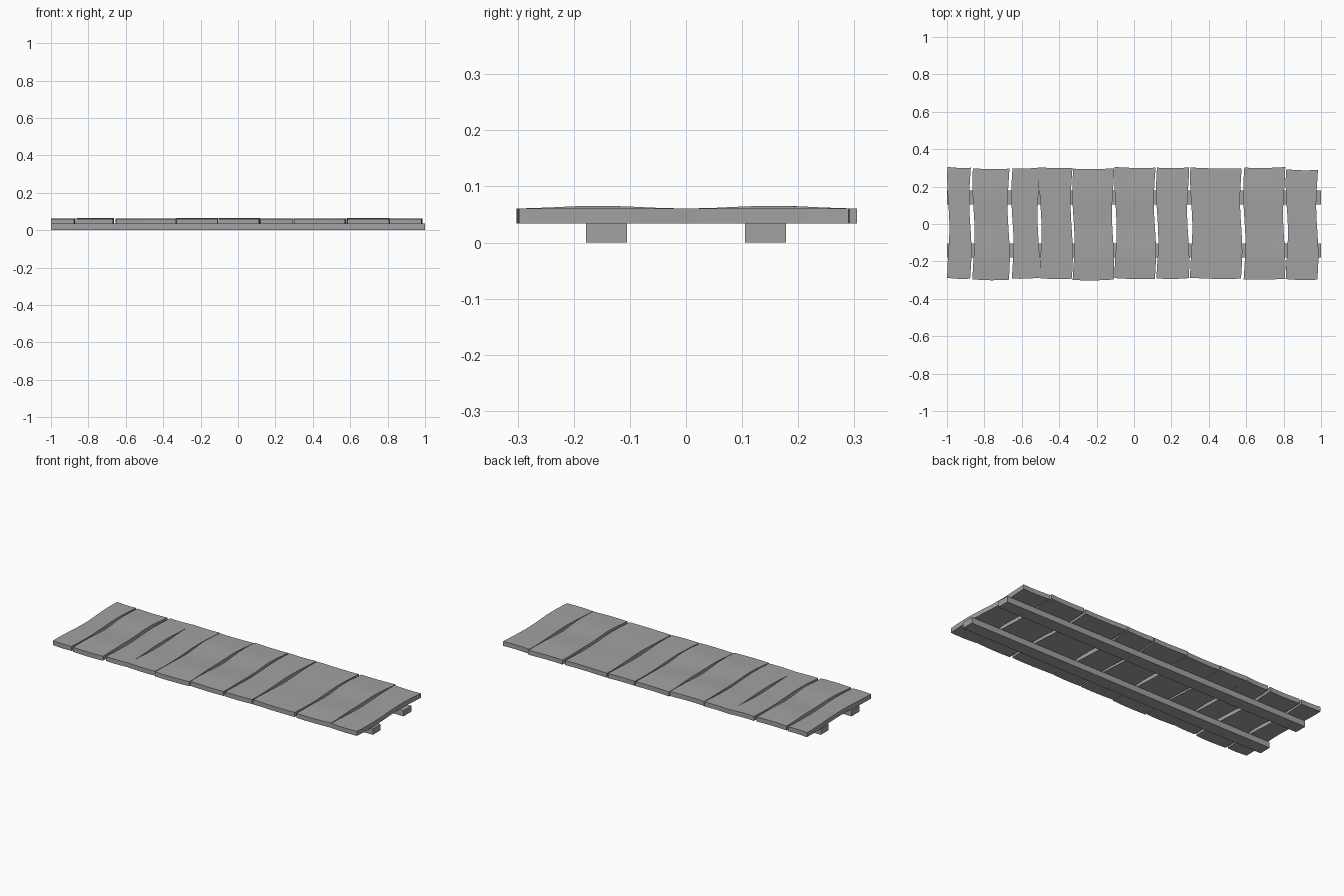
import bpy, bmesh, math

cube = bpy.data.objects.get("Cube")
if cube:
    bpy.data.objects.remove(cube, do_unlink=True)

grey = bpy.data.materials.new("weathered grey")
grey.use_nodes = True
colour = (0.36, 0.36, 0.36, 1)
grey.diffuse_color = colour
grey.node_tree.nodes["Principled BSDF"].inputs["Base Color"].default_value = colour


def add_object(name, bm):
    bmesh.ops.recalc_face_normals(bm, faces=bm.faces)
    mesh = bpy.data.meshes.new(name)
    bm.to_mesh(mesh)
    bm.free()
    mesh.materials.append(grey)
    obj = bpy.data.objects.new(name, mesh)
    bpy.context.collection.objects.link(obj)
    return obj


def add_plank(name, left, right, front, back, rise, sway):
    """Warped board: wavy long edges, bowed ends and a gently rippled top."""
    bm = bmesh.new()
    cols, rows = 4, 12
    bmesh.ops.create_grid(bm, x_segments=cols, y_segments=rows, size=1)
    for v in bm.verts:
        u, w = v.co.x, v.co.y
        edge = 0.006 * math.sin(math.pi * w * 1.1 + sway + 0.7 * u)
        x = (left + right) / 2 + u * (right - left) / 2 + edge
        bow = 0.004 * math.cos(math.pi * u / 2 + sway)
        y = (front + back) / 2 + w * (back - front) / 2 + bow
        v.co = (x, y, 0.034)
    bottom = list(bm.faces)
    made = bmesh.ops.extrude_face_region(bm, geom=bottom, use_keep_orig=True)
    for v in made["geom"]:
        if isinstance(v, bmesh.types.BMVert):
            v.co.z = 0.0605 + rise * math.sin(math.pi * v.co.y / 0.31) ** 2
    obj = add_object(name, bm)
    bpy.ops.object.select_all(action="DESELECT")
    obj.select_set(True)
    bpy.context.view_layer.objects.active = obj
    bpy.ops.object.shade_smooth_by_angle(angle=math.radians(30))


# Deck planks: left, right, front, back, ripple height, edge phase
planks = [
    (-0.993, -0.875, -0.29, 0.303, 0.001, 2.6),
    (-0.858, -0.670, -0.297, 0.297, 0.005, 2.9),
    (-0.650, -0.510, -0.289, 0.300, 0.001, 3.6),
    (-0.500, -0.333, -0.291, 0.302, 0.001, 2.8),
    (-0.324, -0.112, -0.298, 0.297, 0.005, 3.4),
    (-0.099, 0.112, -0.291, 0.303, 0.005, 2.7),
    (0.124, 0.290, -0.290, 0.302, 0.001, 3.3),
    (0.306, 0.573, -0.290, 0.300, 0.001, 2.6),
    (0.590, 0.803, -0.294, 0.303, 0.005, 3.5),
    (0.817, 0.980, -0.296, 0.291, 0.001, 2.8),
]
for number, plank in enumerate(planks, 1):
    add_plank(f"deck_plank_{number}", *plank)

# Two long beams under the deck
for name, y in (("front_beam", -0.142), ("back_beam", 0.142)):
    bm = bmesh.new()
    bmesh.ops.create_cube(bm, size=1)
    bmesh.ops.scale(bm, vec=(2, 0.073, 0.0345), verts=bm.verts)
    bmesh.ops.translate(bm, vec=(0, y, 0.01725), verts=bm.verts)
    add_object(name, bm)
